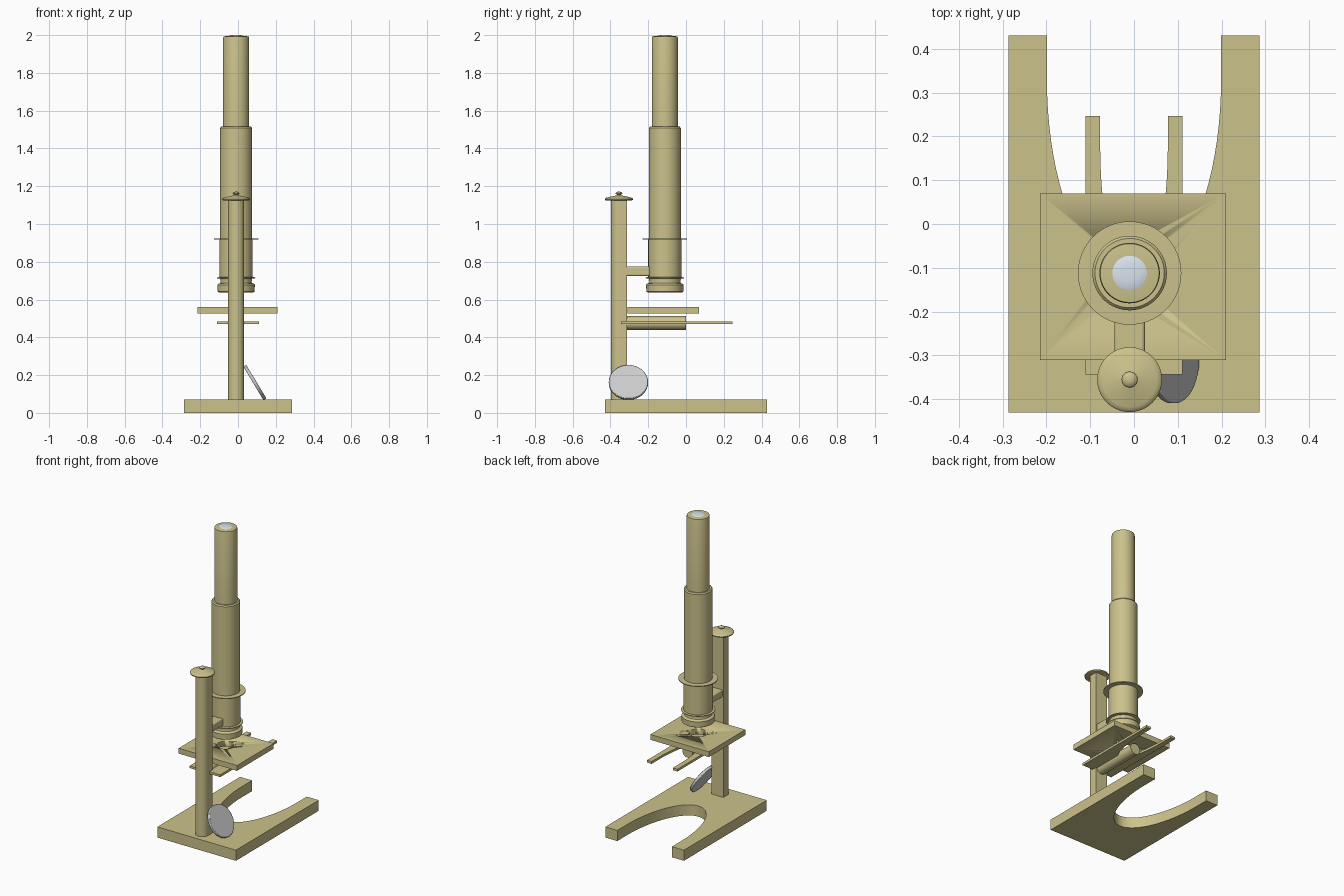
import bpy, bmesh, math
from mathutils import Matrix

if "Cube" in bpy.data.objects:
    bpy.data.objects.remove(bpy.data.objects["Cube"])


def material(name, rgb):
    m = bpy.data.materials.new(name)
    m.diffuse_color = (*rgb, 1)
    m.use_nodes = True
    m.node_tree.nodes["Principled BSDF"].inputs["Base Color"].default_value = m.diffuse_color
    return m


BRASS = material("brass", (0.60, 0.54, 0.26))
SILVER = material("silver", (0.55, 0.55, 0.56))
GLASS = material("glass", (0.70, 0.77, 0.85))


def finish(bm, name, mat, smooth=True):
    bmesh.ops.recalc_face_normals(bm, faces=bm.faces)
    me = bpy.data.meshes.new(name)
    bm.to_mesh(me)
    bm.free()
    ob = bpy.data.objects.new(name, me)
    bpy.context.collection.objects.link(ob)
    me.materials.append(mat)
    if smooth:
        bpy.ops.object.select_all(action='DESELECT')
        ob.select_set(True)
        bpy.context.view_layer.objects.active = ob
        bpy.ops.object.shade_smooth_by_angle(angle=math.radians(35))
    return ob


def lathe(name, profile, x, y, mat=BRASS, n=64):
    """Revolve (radius, z) points around a vertical axis; ends are closed."""
    bm = bmesh.new()
    rings = [[bm.verts.new((x + r * math.cos(2 * math.pi * i / n),
                            y + r * math.sin(2 * math.pi * i / n), z)) for i in range(n)]
             for r, z in profile]
    for a, b in zip(rings, rings[1:]):
        for i in range(n):
            j = (i + 1) % n
            bm.faces.new((a[i], a[j], b[j], b[i]))
    bm.faces.new(rings[0])
    bm.faces.new(rings[-1])
    return finish(bm, name, mat)


def prism(name, outline, z0, z1, mat=BRASS):
    """Extrude an (x, y) outline from z0 to z1."""
    bm = bmesh.new()
    face = bm.faces.new([bm.verts.new((x, y, z0)) for x, y in outline])
    top = bmesh.ops.extrude_face_region(bm, geom=[face])
    bmesh.ops.translate(bm, vec=(0, 0, z1 - z0),
                        verts=[v for v in top["geom"] if isinstance(v, bmesh.types.BMVert)])
    return finish(bm, name, mat)


def disc(name, r, depth, matrix, mat=BRASS, bevel=0.0):
    bm = bmesh.new()
    bmesh.ops.create_cone(bm, cap_ends=True, segments=48, radius1=r, radius2=r,
                          depth=depth, matrix=matrix)
    ob = finish(bm, name, mat)
    if bevel:
        b = ob.modifiers.new("bevel", 'BEVEL')
        b.width, b.segments = bevel, 2
    return ob


def box(name, lo, hi, bevel=0.0):
    ob = prism(name, [(lo[0], lo[1]), (hi[0], lo[1]), (hi[0], hi[1]), (lo[0], hi[1])],
               lo[2], hi[2])
    if bevel:
        b = ob.modifiers.new("bevel", 'BEVEL')
        b.width, b.segments = bevel, 4
    return ob


def fork(sx, y0, y1):
    """Rectangle with a half-elliptical mouth open toward the back."""
    fy = lambda t: y0 + (y1 - y0) * t
    inner, yc, depth = sx * 0.695, fy(0.885), (y1 - y0) * 0.535
    arc = [(inner * math.cos(a), yc - depth * math.sin(a))
           for a in (math.pi * i / 40 for i in range(41))]
    return [(-sx, y1), (-sx, y0), (sx, y0), (sx, y1), (inner, y1)] + arc + [(-inner, y1)]


CX, TY, PY = -0.01, -0.112, -0.355   # tube and pillar axes

# Foot and the smaller fork under the stage
prism("base_foot", fork(0.286, -0.43, 0.43), 0, 0.07)
prism("substage_fork", fork(0.111, -0.343, 0.247), 0.47, 0.485)

# Pillar: rounded front, flat back
h = 0.0425
front = [(CX + h * math.cos(a), PY + h * math.sin(a))
         for a in (math.pi + math.pi * i / 24 for i in range(25))]
prism("pillar", front + [(CX + h, PY + h), (CX - h, PY + h)], 0.065, 1.135)

# Pillar cap with a small knob
lathe("pillar_cap", [(0.066, 1.124), (0.073, 1.127), (0.074, 1.133), (0.070, 1.138),
                     (0.062, 1.141), (0.020, 1.150), (0.010, 1.153), (0.011, 1.156),
                     (0.017, 1.159), (0.018, 1.163), (0.014, 1.168), (0.006, 1.171)], CX, PY)

# Arm joining the pillar to the tube
box("tube_arm", (CX - 0.035, -0.33, 0.725), (CX + 0.035, -0.17, 0.775), 0.008)

# Body tubes, collars and objective
lathe("eyepiece_tube", [(0.069, 1.50), (0.069, 1.985), (0.067, 1.993), (0.042, 1.996)], CX, TY)
lathe("body_tube", [(0.085, 0.918), (0.085, 1.508), (0.079, 1.515), (0.069, 1.515)], CX, TY)
lathe("upper_collar", [(0.088, 0.917), (0.118, 0.917), (0.118, 0.922), (0.086, 0.923)], CX, TY)
lathe("nose_tube", [(0.088, 0.712), (0.088, 0.919)], CX, TY)
lathe("lower_collar", [(0.084, 0.711), (0.102, 0.713), (0.102, 0.717), (0.088, 0.719)], CX, TY)
lathe("objective_ring", [(0.092, 0.638), (0.098, 0.642), (0.099, 0.678), (0.094, 0.684),
                         (0.084, 0.687), (0.082, 0.694), (0.085, 0.712)], CX, TY)
lathe("eyepiece_lens", [(0.042, 1.990), (0.042, 1.995), (0.034, 1.998),
                        (0.020, 2.0), (0.002, 2.0)], CX, TY, GLASS)

# Stage with a light hole
stage = box("stage", (-0.215, -0.31, 0.525), (0.21, 0.07, 0.56))
cutter = disc("stage_hole_cutter", 0.055, 0.2, Matrix.Translation((CX, TY, 0.54)))
cutter.hide_render = True
cutter.hide_set(True)
cut = stage.modifiers.new("hole", 'BOOLEAN')
cut.object, cut.operation, cut.solver = cutter, 'DIFFERENCE', 'EXACT'
bpy.ops.object.select_all(action='DESELECT')
bpy.context.view_layer.objects.active = stage
stage.select_set(True)
bpy.ops.object.modifier_apply(modifier="hole")
bpy.data.objects.remove(cutter)

# Horizontal rod below the stage
disc("substage_rod", 0.036, 0.33,
     Matrix.Translation((CX, -0.165, 0.476)) @ Matrix.Rotation(math.pi / 2, 4, 'X'))

# Tilted mirror
disc("mirror", 0.104, 0.018,
     Matrix.Translation((0.089, -0.305, 0.161)) @ Matrix.Rotation(math.radians(59), 4, 'Y'),
     SILVER, 0.003)
